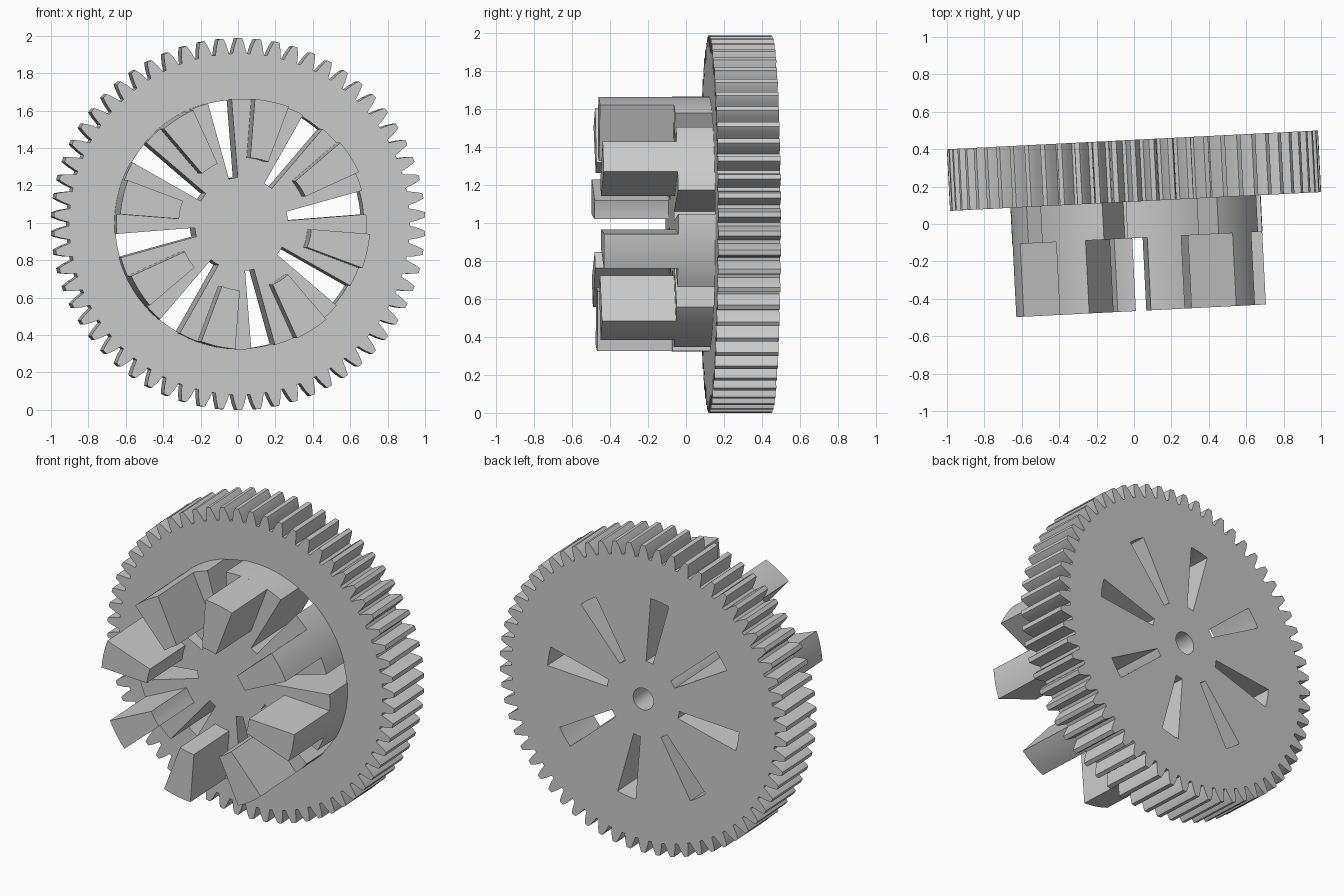
import bpy
import bmesh
from math import radians, cos, sin, pi
from mathutils import Matrix

cube = bpy.data.objects.get("Cube")
if cube:
    bpy.data.objects.remove(cube, do_unlink=True)

TEETH, ARMS = 62, 8
TIP_R, ROOT_R, DRUM_R = 0.994, 0.912, 0.67
SLOT_R, DOG_R, BORE_R = 0.25, 0.355, 0.07
SLOT_ANGLE, SLOT_HALF = radians(10), radians(5.5)
DOG_ANGLE, DOG_HALF = radians(32.5), radians(8)
STEP = 2 * pi / ARMS

grey = bpy.data.materials.new("grey_plastic")
grey.use_nodes = True
colour = (0.6, 0.6, 0.6, 1)
grey.diffuse_color = colour
grey.node_tree.nodes["Principled BSDF"].inputs["Base Color"].default_value = colour

# Axis points to the front, turned slightly, with the wheel standing upright
PLACE = (Matrix.Translation((0, 0.285, 0.993))
         @ Matrix.Rotation(radians(2.9), 4, "Z")
         @ Matrix.Rotation(radians(90), 4, "X"))


def arc(radius, start, end, steps):
    """Points along an arc, both ends included."""
    return [(radius * cos(start + (end - start) * i / steps),
             radius * sin(start + (end - start) * i / steps))
            for i in range(steps + 1)]


def wedge(inner, outer, middle, half):
    """Outline of a ring sector."""
    a, b = middle - half, middle + half
    return arc(outer, a, b, 6) + arc(inner, b, a, 3)


def plate(name, outlines, back, front):
    """Extrude flat outlines (inner ones become holes) along the axis."""
    curve = bpy.data.curves.new(name, "CURVE")
    curve.dimensions = "2D"
    curve.fill_mode = "BOTH"
    curve.extrude = (front - back) / 2
    for outline in outlines:
        spline = curve.splines.new("POLY")
        spline.points.add(len(outline) - 1)
        for point, (x, y) in zip(spline.points, outline):
            point.co = (x, y, 0, 1)
        spline.use_cyclic_u = True
    helper = bpy.data.objects.new(name + "_outline", curve)
    bpy.context.collection.objects.link(helper)
    graph = bpy.context.evaluated_depsgraph_get()
    mesh = bpy.data.meshes.new_from_object(helper.evaluated_get(graph))
    bpy.data.objects.remove(helper, do_unlink=True)

    bm = bmesh.new()
    bm.from_mesh(mesh)
    bmesh.ops.remove_doubles(bm, verts=bm.verts, dist=0.0001)
    bmesh.ops.recalc_face_normals(bm, faces=bm.faces)
    bmesh.ops.translate(bm, verts=bm.verts, vec=(0, 0, (back + front) / 2))
    bm.transform(PLACE)
    bm.to_mesh(mesh)
    bm.free()
    mesh.materials.clear()
    mesh.materials.append(grey)
    obj = bpy.data.objects.new(name, mesh)
    bpy.context.collection.objects.link(obj)
    bpy.ops.object.select_all(action="DESELECT")
    obj.select_set(True)
    bpy.context.view_layer.objects.active = obj
    bpy.ops.object.shade_smooth_by_angle(angle=radians(20))
    return obj


# Toothed wheel with radial slots and a centre bore
pitch = 2 * pi / TEETH
mid_r = (TIP_R + ROOT_R) / 2
tooth = [(-0.40, ROOT_R), (-0.29, mid_r), (-0.17, TIP_R - 0.008), (-0.13, TIP_R),
         (0.13, TIP_R), (0.17, TIP_R - 0.008), (0.29, mid_r), (0.40, ROOT_R)]
rim = [(r * cos(pi / 2 + (i + a) * pitch), r * sin(pi / 2 + (i + a) * pitch))
       for i in range(TEETH) for a, r in tooth]
slots = [wedge(SLOT_R, DRUM_R - 0.005, SLOT_ANGLE + i * STEP, SLOT_HALF)
         for i in range(ARMS)]
bore = arc(BORE_R, 0, 2 * pi, 32)[:-1]
plate("gear_wheel", [rim, bore] + slots, -0.165, 0.165)

# Drum split into lobes by the same slots
lobes = []
for i in range(ARMS):
    slot = SLOT_ANGLE + i * STEP
    lobes += arc(SLOT_R, slot - SLOT_HALF, slot + SLOT_HALF, 3)
    lobes += arc(DRUM_R, slot + SLOT_HALF, slot + STEP - SLOT_HALF, 12)
plate("slotted_drum", [lobes], 0.165, 0.36)

# Coupling dogs standing on the lobes
for i in range(ARMS):
    plate("coupling_dog_%d" % (i + 1),
          [wedge(DOG_R, DRUM_R, DOG_ANGLE + i * STEP, DOG_HALF)], 0.36, 0.75)
